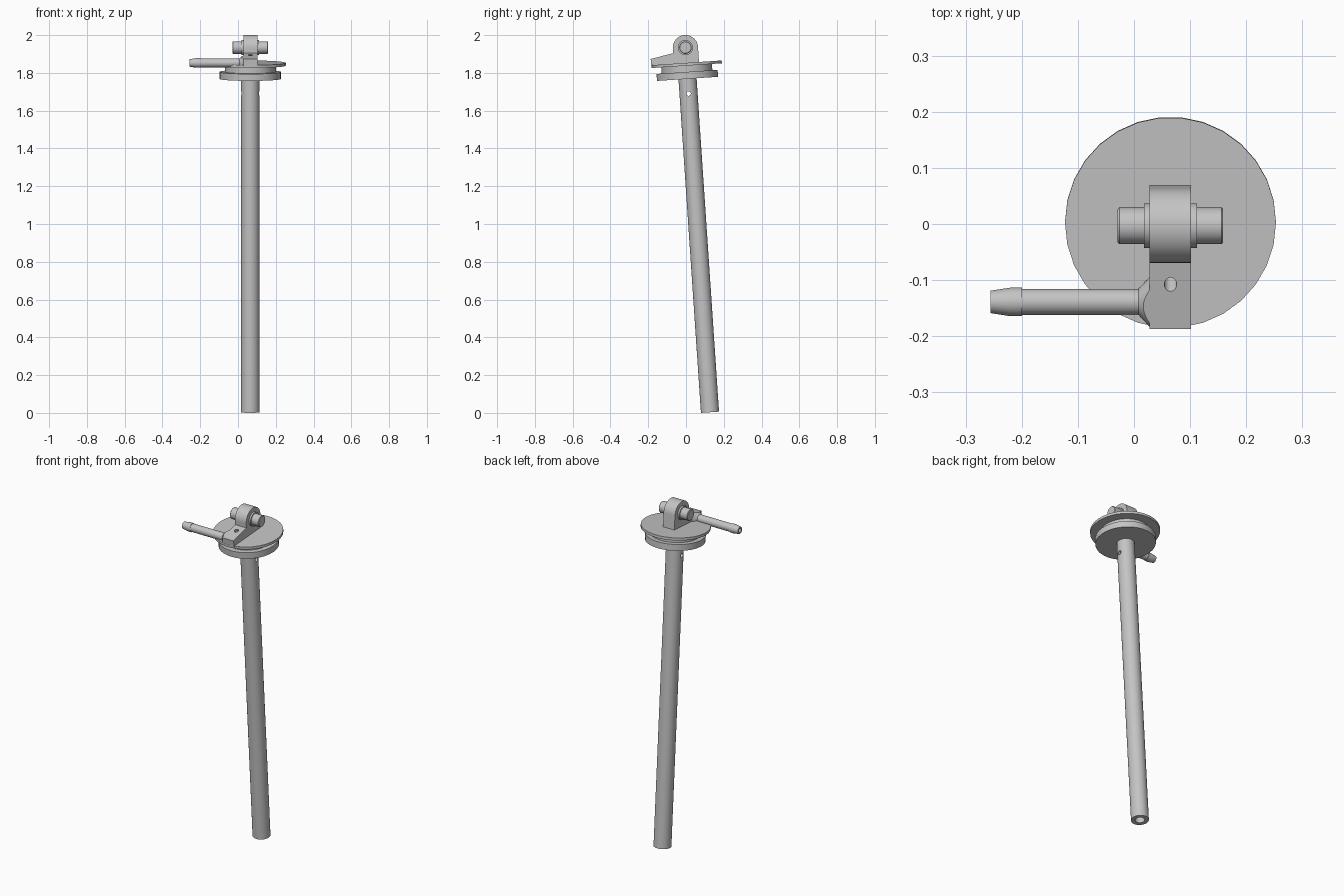
import bpy, math
from mathutils import Matrix, Vector

cube = bpy.data.objects.get("Cube")
if cube:
    bpy.data.objects.remove(cube, do_unlink=True)

grey = bpy.data.materials.new("plain grey")
grey.use_nodes = True
colour = (0.55, 0.55, 0.55, 1)
grey.diffuse_color = colour
grey.node_tree.nodes["Principled BSDF"].inputs["Base Color"].default_value = colour

# Everything is built around the hinge pin centre and leans by one tilt
FRAME = Matrix.Translation((0.065, -0.003, 1.934)) @ Matrix.Rotation(math.radians(3.85), 4, 'X')
ALONG_X = Matrix.Rotation(math.pi / 2, 4, 'Y')


def make(name, verts, faces):
    mesh = bpy.data.meshes.new(name)
    mesh.from_pydata(verts, [], faces)
    mesh.materials.append(grey)
    obj = bpy.data.objects.new(name, mesh)
    bpy.context.collection.objects.link(obj)
    obj.matrix_world = FRAME
    return obj


def lathe(name, profile, sides=32, place=Matrix(), ring=False):
    """Turn (radius, height) points, going upward on the outside, around z."""
    verts = [place @ Vector((r * math.cos(a), r * math.sin(a), h))
             for r, h in profile
             for a in (math.tau * i / sides for i in range(sides))]
    n = len(profile)
    faces = []
    for j in range(n if ring else n - 1):
        k = (j + 1) % n
        for i in range(sides):
            m = (i + 1) % sides
            faces.append((j * sides + i, j * sides + m, k * sides + m, k * sides + i))
    if not ring:
        faces.append(tuple(reversed(range(sides))))
        faces.append(tuple(range((n - 1) * sides, n * sides)))
    return make(name, verts, faces)


def prism(name, outline, x0, x1):
    """Extrude a counter-clockwise (y, z) outline along x."""
    n = len(outline)
    verts = [(x, y, z) for x in (x0, x1) for y, z in outline]
    faces = [tuple(reversed(range(n))), tuple(range(n, 2 * n))]
    faces += [(i, (i + 1) % n, (i + 1) % n + n, i + n) for i in range(n)]
    return make(name, verts, faces)


def boolean(obj, cutter, operation):
    mod = obj.modifiers.new("cut", 'BOOLEAN')
    mod.operation = operation
    mod.solver = 'EXACT'
    mod.object = cutter
    bpy.context.view_layer.objects.active = obj
    bpy.ops.object.modifier_apply(modifier=mod.name)
    bpy.data.objects.remove(cutter, do_unlink=True)


parts = []

# Long hollow tube with a small cross hole near the top
tube = lathe("long_tube", [(0.026, -1.935), (0.048, -1.935), (0.048, -0.16), (0.026, -0.16)], 40, ring=True)
hole = lathe("cross_hole_cutter", [(0.012, -0.1), (0.012, 0.1)], 20,
             Matrix.Translation((0, 0, -0.244)) @ ALONG_X)
boolean(tube, hole, 'DIFFERENCE')
parts.append(tube)

# Two flanges with a narrower neck between them
parts.append(lathe("flanges", [(0.163, -0.166), (0.163, -0.129), (0.135, -0.129),
                               (0.135, -0.096), (0.188, -0.096), (0.188, -0.081)], 30))

# Hinge lug with a rounded top and a wedge running to the front
R = 0.0665
arc = [(R * math.cos(a), R * math.sin(a)) for a in (math.pi * i / 24 for i in range(25))]
outline = [(-0.186, -0.09), (R, -0.09)] + arc + [(-R, -0.025), (-0.188, -0.048)]
lug = prism("hinge_lug", outline, -0.037, 0.037)
drill = lathe("oil_hole_cutter", [(0.011, -0.04), (0.011, 0.06)], 20,
              Matrix.Translation((0, -0.107, -0.033)) @ Matrix.Rotation(math.radians(40), 4, 'X'))
boolean(lug, drill, 'DIFFERENCE')
parts.append(lug)

# Hinge pin with collars and chamfered ends
half = [(0.03, 0.094), (0.033, 0.091), (0.033, 0.047), (0.04, 0.047)]
pin_profile = [(r, -h) for r, h in half] + [(r, h) for r, h in reversed(half)]
parts.append(lathe("hinge_pin", pin_profile, 32, ALONG_X))

# Hollow side nozzle with a barbed tip
nozzle_place = Matrix.Translation((0, -0.141, -0.072)) @ ALONG_X
parts.append(lathe("side_nozzle", [(0.012, -0.321), (0.020, -0.321), (0.0255, -0.285), (0.0255, -0.265),
                                   (0.023, -0.265), (0.023, -0.03), (0.012, -0.03)],
                   32, nozzle_place, ring=True))

# Flared nozzle root, trimmed to the wedge outline
flare = lathe("nozzle_flare", [(0.022, -0.058), (0.046, -0.036), (0.046, -0.03)], 32, nozzle_place)
boolean(flare, prism("flare_trim", outline, -0.1, 0.1), 'INTERSECT')
parts.append(flare)

# Smooth the round surfaces, keep edges crisp
bpy.ops.object.select_all(action='DESELECT')
for part in parts:
    part.select_set(True)
bpy.context.view_layer.objects.active = parts[0]
bpy.ops.object.shade_smooth_by_angle(angle=math.radians(30))
